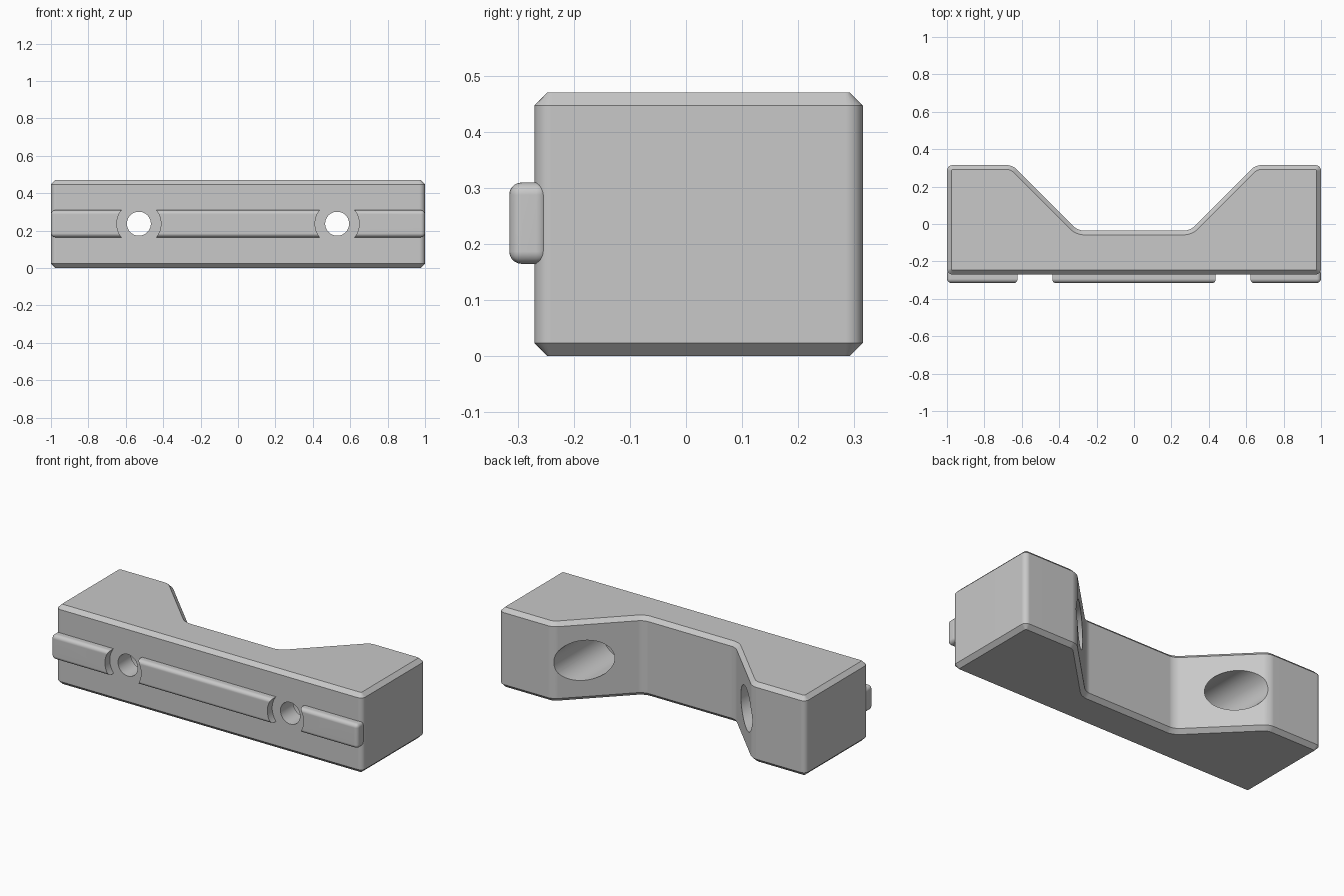
import bpy, bmesh, math
from mathutils import Matrix

cube = bpy.data.objects.get("Cube")
if cube:
    bpy.data.objects.remove(cube, do_unlink=True)

HOLE_X, HOLE_Z = 0.53, 0.237
HEIGHT, CHAMFER = 0.47, 0.023

grey = bpy.data.materials.new("light_grey")
grey.use_nodes = True
colour = (0.58, 0.58, 0.58, 1)
grey.diffuse_color = colour
grey.node_tree.nodes["Principled BSDF"].inputs["Base Color"].default_value = colour


def to_object(bm, name):
    bmesh.ops.recalc_face_normals(bm, faces=bm.faces)
    mesh = bpy.data.meshes.new(name)
    bm.to_mesh(mesh)
    bm.free()
    obj = bpy.data.objects.new(name, mesh)
    bpy.context.collection.objects.link(obj)
    mesh.materials.append(grey)
    return obj


def drill(obj, x, radius, y0, y1):
    """Cut a round hole along y at the screw height."""
    bm = bmesh.new()
    place = Matrix.Translation((x, (y0 + y1) / 2, HOLE_Z)) @ Matrix.Rotation(math.pi / 2, 4, 'X')
    bmesh.ops.create_cone(bm, cap_ends=True, segments=64, radius1=radius, radius2=radius,
                          depth=y1 - y0, matrix=place)
    cutter = to_object(bm, "hole_cutter")
    cutter.hide_render = True
    mod = obj.modifiers.new("hole", 'BOOLEAN')
    mod.operation, mod.solver, mod.object = 'DIFFERENCE', 'EXACT', cutter
    bpy.context.view_layer.objects.active = obj
    bpy.ops.object.modifier_apply(modifier=mod.name)
    bpy.data.objects.remove(cutter, do_unlink=True)


def finish(obj):
    bpy.ops.object.select_all(action='DESELECT')
    obj.select_set(True)
    bpy.context.view_layer.objects.active = obj
    bpy.ops.object.shade_smooth_by_angle(angle=math.radians(28))
    mod = obj.modifiers.new("even_shading", 'WEIGHTED_NORMAL')
    mod.keep_sharp = True


# Body: notched plan, extruded upward
half = [(1, -0.27), (1, 0.315), (0.65, 0.315), (0.3, -0.035)]
outline = half + [(-x, y) for x, y in reversed(half)]
bm = bmesh.new()
base = bm.faces.new([bm.verts.new((x, y, 0)) for x, y in outline])
top = bmesh.ops.extrude_face_region(bm, geom=[base])["geom"]
bmesh.ops.translate(bm, vec=(0, 0, HEIGHT),
                    verts=[v for v in top if isinstance(v, bmesh.types.BMVert)])
bmesh.ops.recalc_face_normals(bm, faces=bm.faces)

# Rounded upright corners, then chamfered rims
uprights = [e for e in bm.edges if abs(e.verts[0].co.z - e.verts[1].co.z) > 0.1]
bmesh.ops.bevel(bm, geom=uprights, offset=0.03, offset_type='OFFSET', segments=5,
                profile=0.5, affect='EDGES')
bm.normal_update()
rims = [e for e in bm.edges if len(e.link_faces) == 2
        and any(abs(f.normal.z) > 0.9 for f in e.link_faces)]
bmesh.ops.bevel(bm, geom=rims, offset=CHAMFER, offset_type='OFFSET', segments=1,
                affect='EDGES')
body = to_object(bm, "body")

# Front locating rail with rounded edges
bm = bmesh.new()
bmesh.ops.create_cube(bm, size=1, matrix=Matrix.Translation((0, -0.28, HOLE_Z))
                      @ Matrix.Diagonal((2, 0.07, 0.145, 1)))
bmesh.ops.bevel(bm, geom=bm.edges[:], offset=0.022, offset_type='OFFSET', segments=5,
                profile=0.5, affect='EDGES')
rail = to_object(bm, "front_rail")

# Screw holes, rear recesses and rail gaps
for x in (-HOLE_X, HOLE_X):
    drill(body, x, 0.064, -0.5, 0.5)
    drill(body, x, 0.118, -0.15, 0.5)
    drill(rail, x, 0.118, -0.5, -0.1)

for part in (body, rail):
    finish(part)
